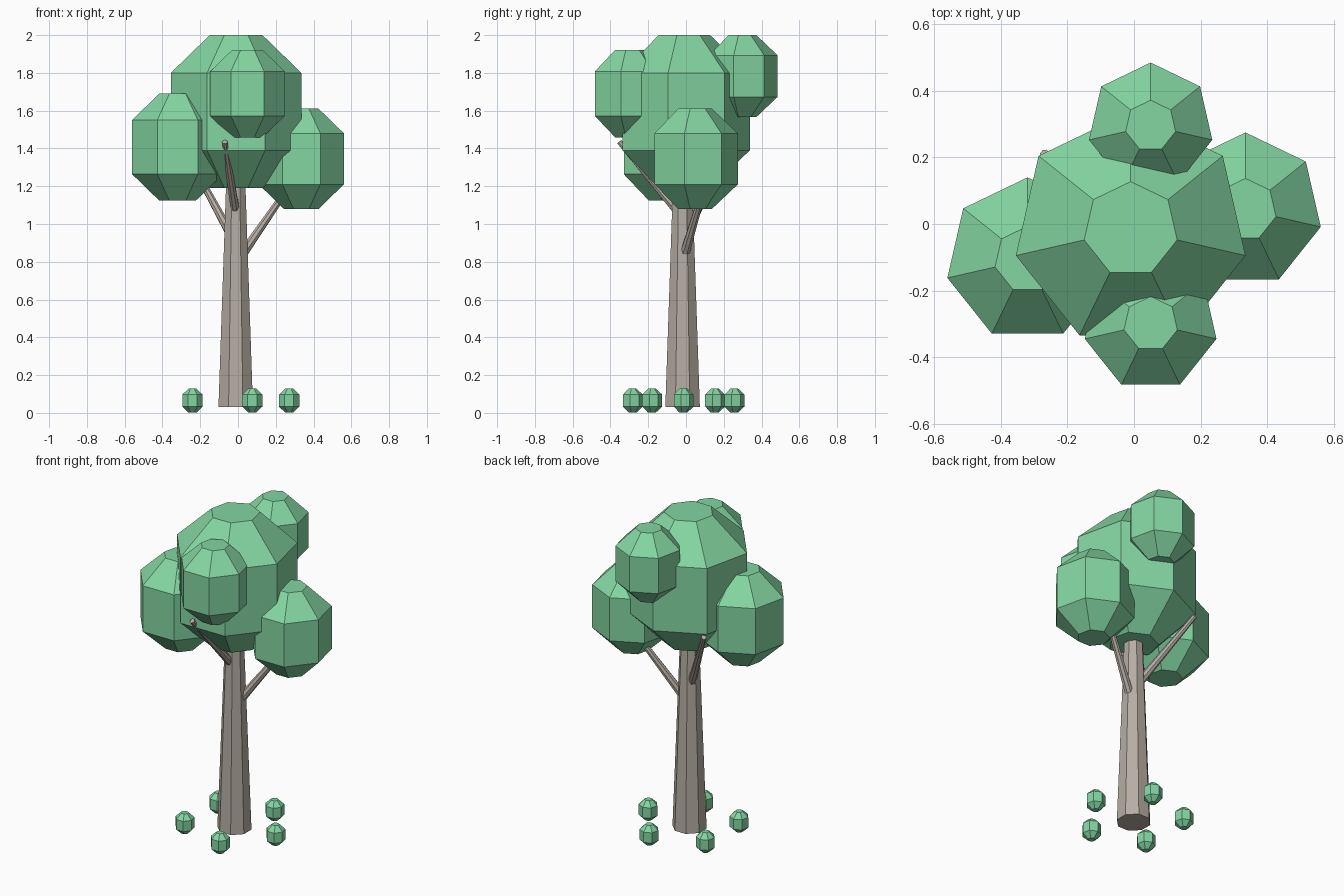
import bpy, bmesh
from math import cos, sin, pi, tau
from mathutils import Vector

cube = bpy.data.objects.get("Cube")
if cube:
    bpy.data.objects.remove(cube, do_unlink=True)


def make_material(name, color):
    mat = bpy.data.materials.new(name)
    mat.use_nodes = True
    mat.diffuse_color = color
    mat.node_tree.nodes["Principled BSDF"].inputs["Base Color"].default_value = color
    return mat


leaf_green = make_material("leaf_green", (0.23, 0.67, 0.36, 1))
bark_grey = make_material("bark_grey", (0.47, 0.42, 0.37, 1))


def lofted(name, rings, sides, start, mat):
    """Flat-shaded solid through rings of (centre, radius, axis), capped at both ends."""
    bm = bmesh.new()
    loops = []
    for centre, radius, axis in rings:
        turn = Vector((0, 0, 1)).rotation_difference(axis)
        loops.append([bm.verts.new(Vector(centre) + turn @ Vector(
            (radius * cos(start + tau * i / sides), radius * sin(start + tau * i / sides), 0)))
            for i in range(sides)])
    for low, high in zip(loops, loops[1:]):
        for i in range(sides):
            j = (i + 1) % sides
            bm.faces.new((low[i], low[j], high[j], high[i]))
    bm.faces.new(loops[0][::-1])
    bm.faces.new(loops[-1])
    mesh = bpy.data.meshes.new(name)
    bm.to_mesh(mesh)
    bm.free()
    mesh.materials.append(mat)
    obj = bpy.data.objects.new(name, mesh)
    bpy.context.collection.objects.link(obj)
    return obj


UP = Vector((0, 0, 1))


def leaf_ball(name, x, y, z, r):
    # Seven-sided tall ball: narrow flat caps and a straight middle band
    profile = [(-1.144, 0.405), (-0.58, 1), (0.58, 1), (1.144, 0.405)]
    lofted(name, [((x, y, z + h * r), w * r, UP) for h, w in profile], 7, pi / 2, leaf_green)


def limb(name, base, tip, r_base, r_tip, sides):
    axis = (Vector(tip) - Vector(base)).normalized()
    lofted(name, [(base, r_base, axis), (tip, r_tip, axis)], sides, pi / 8, bark_grey)


# Crown
leaf_ball("crown_main", -0.01, -0.016, 1.595, 0.354)
leaf_ball("crown_front", 0.05, -0.30, 1.69, 0.203)
leaf_ball("crown_back", 0.05, 0.295, 1.783, 0.19)
leaf_ball("crown_left", 0.335, 0.043, 1.345, 0.232)
leaf_ball("crown_right", -0.32, -0.107, 1.407, 0.247)

# Trunk and branches
limb("trunk", (-0.012, -0.018, 0.03), (-0.012, -0.018, 1.3), 0.099, 0.052, 8)
limb("branch_front", (-0.01, -0.02, 1.04), (-0.07, -0.352, 1.435), 0.026, 0.015, 8)
limb("branch_right", (-0.02, -0.02, 0.91), (-0.27, 0.21, 1.37), 0.026, 0.015, 8)
limb("branch_left", (0.03, -0.005, 0.85), (0.30, 0.11, 1.24), 0.026, 0.015, 8)

# Ring of small shrubs around the trunk
for k in range(5):
    a = tau * k / 5
    leaf_ball(f"shrub_{k + 1}", -0.012 + 0.283 * cos(a), -0.015 + 0.283 * sin(a), 0.065, 0.055)
